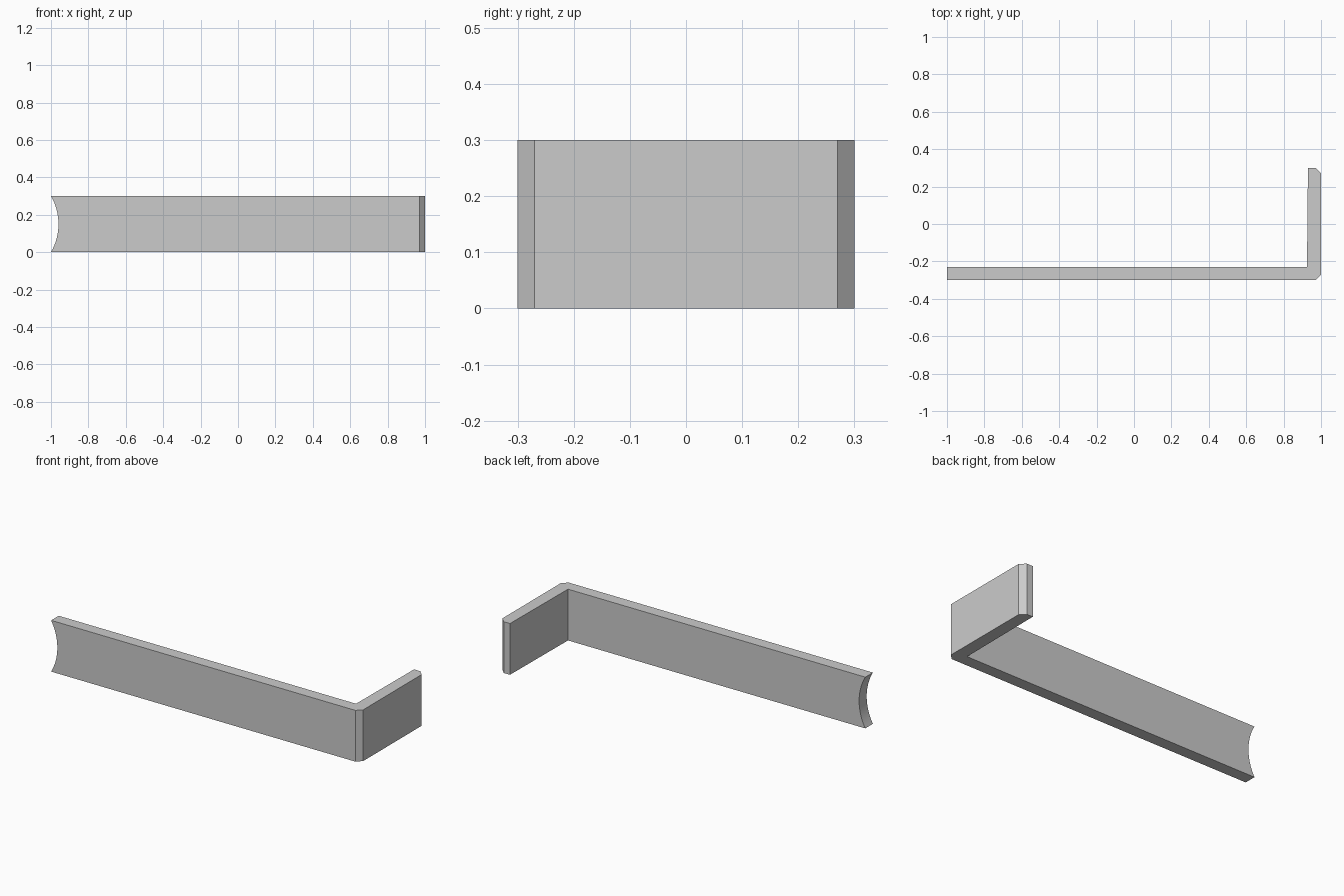
import bpy
import bmesh
from math import sqrt, pi

cube = bpy.data.objects.get("Cube")
if cube:
    bpy.data.objects.remove(cube, do_unlink=True)

HEIGHT = 0.3
NOTCH_RADIUS = 0.3

grey = bpy.data.materials.new("plain grey")
grey.use_nodes = True
colour = (0.6, 0.6, 0.6, 1)
grey.diffuse_color = colour
grey.node_tree.nodes["Principled BSDF"].inputs["Base Color"].default_value = colour


def extrude_profile(name, points, height):
    """Raise a plan outline into a solid standing on the ground."""
    bm = bmesh.new()
    base = bm.faces.new([bm.verts.new((x, y, 0)) for x, y in points])
    top = bmesh.ops.extrude_face_region(bm, geom=[base], use_keep_orig=True)["geom"]
    bmesh.ops.translate(bm, vec=(0, 0, height),
                        verts=[v for v in top if isinstance(v, bmesh.types.BMVert)])
    bmesh.ops.recalc_face_normals(bm, faces=bm.faces)
    mesh = bpy.data.meshes.new(name)
    bm.to_mesh(mesh)
    bm.free()
    mesh.materials.append(grey)
    obj = bpy.data.objects.new(name, mesh)
    bpy.context.collection.objects.link(obj)
    return obj


# L-shaped bracket with chamfered outer corners; the long arm runs past the notch
bracket = extrude_profile("angle_bracket", [
    (-1.1, -0.3), (0.97, -0.3), (1, -0.27), (1, 0.27),
    (0.97, 0.3), (0.93, 0.3), (0.925, -0.23), (-1.1, -0.23)], HEIGHT)

# Round notch in the end of the long arm
notch_x = -1 - sqrt(NOTCH_RADIUS ** 2 - (HEIGHT / 2) ** 2)
bpy.ops.mesh.primitive_cylinder_add(
    vertices=96, radius=NOTCH_RADIUS, depth=0.4,
    location=(notch_x, -0.265, HEIGHT / 2), rotation=(pi / 2, 0, 0))
cutter = bpy.context.object
cutter.name = "notch_cutter"
cutter.hide_render = True
cutter.data.materials.append(grey)

cut = bracket.modifiers.new("round notch", "BOOLEAN")
cut.operation = "DIFFERENCE"
cut.solver = "EXACT"
cut.object = cutter

bpy.ops.object.select_all(action="DESELECT")
bracket.select_set(True)
bpy.context.view_layer.objects.active = bracket
bpy.ops.object.modifier_apply(modifier=cut.name)
bpy.data.objects.remove(cutter, do_unlink=True)
bpy.ops.object.shade_smooth_by_angle(angle=pi / 9)
